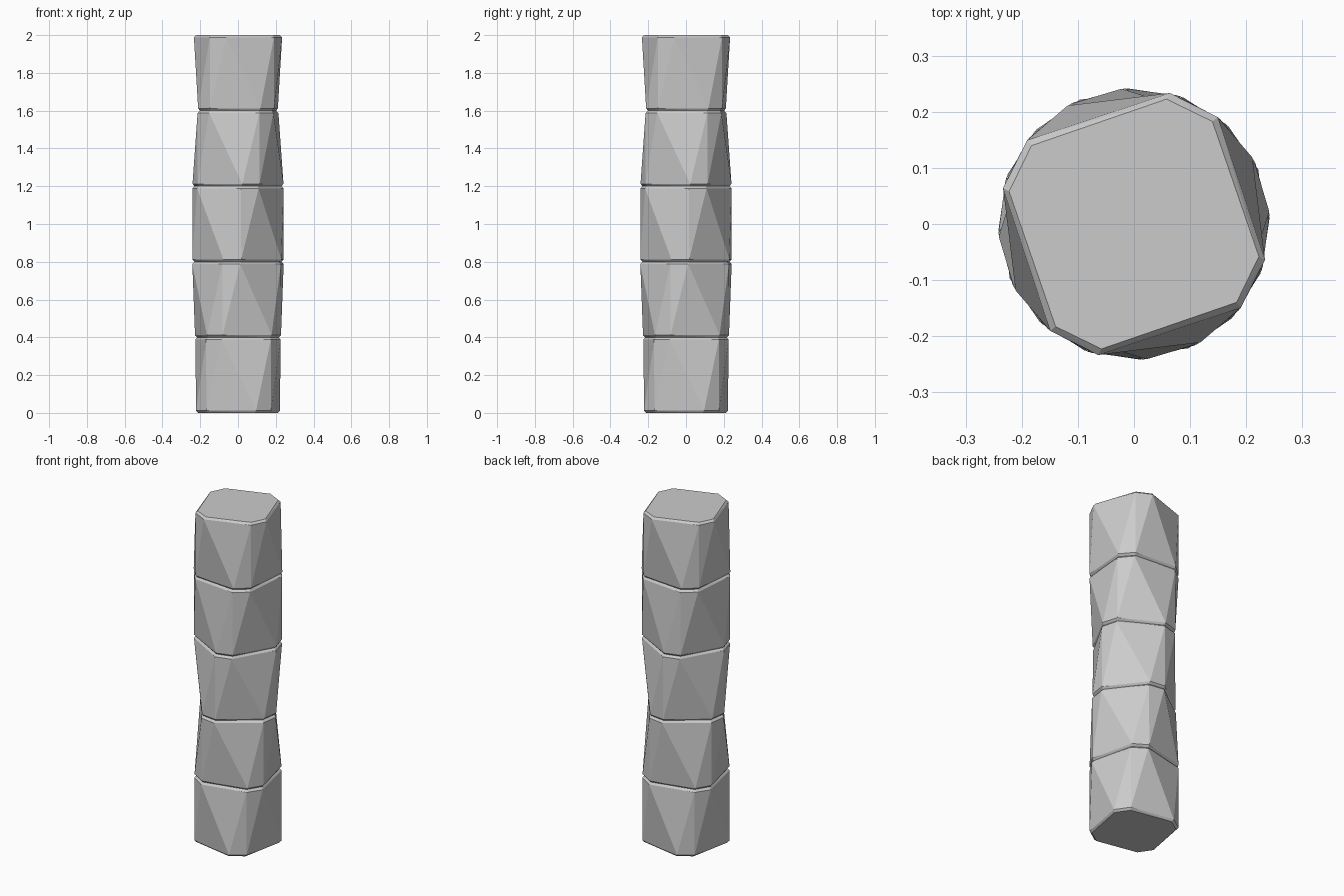
import bpy
import bmesh
from math import cos, sin, radians

if "Cube" in bpy.data.objects:
    bpy.data.objects.remove(bpy.data.objects["Cube"])

SEGMENTS = 5
HEIGHT = 0.4
RADIUS = 0.242        # corner radius of the cut-corner square
HALF_CORNER = 11.4    # half angle spanned by each cut corner
TWIST = 60.0          # degrees per unit of height
START = 34.0          # corner direction at the ground
BEVEL = 0.012


def ring(bm, z, inset):
    """Cut-corner square, turned according to its height."""
    turn = START + TWIST * z
    verts = []
    for k in range(4):
        for side in (-1, 1):
            a = radians(turn + 90 * k + side * HALF_CORNER)
            r = RADIUS - inset
            verts.append(bm.verts.new((r * cos(a), r * sin(a), z)))
    return verts


def pillar_block(index):
    bm = bmesh.new()
    z0, z1 = index * HEIGHT, (index + 1) * HEIGHT
    rings = [ring(bm, z0, BEVEL), ring(bm, z0 + BEVEL, 0),
             ring(bm, z1 - BEVEL, 0), ring(bm, z1, BEVEL)]
    # caps
    bm.faces.new(rings[0][::-1])
    bm.faces.new(rings[-1])
    # twisted sides, split along the short outward diagonal
    for low, high in zip(rings, rings[1:]):
        for i in range(8):
            j = (i + 1) % 8
            bm.faces.new((low[i], low[j], high[i]))
            bm.faces.new((low[j], high[j], high[i]))
    mesh = bpy.data.meshes.new(f"pillar_block_{index + 1}")
    bm.to_mesh(mesh)
    bm.free()
    obj = bpy.data.objects.new(mesh.name, mesh)
    bpy.context.collection.objects.link(obj)


# stack of five twisted blocks
for n in range(SEGMENTS):
    pillar_block(n)
